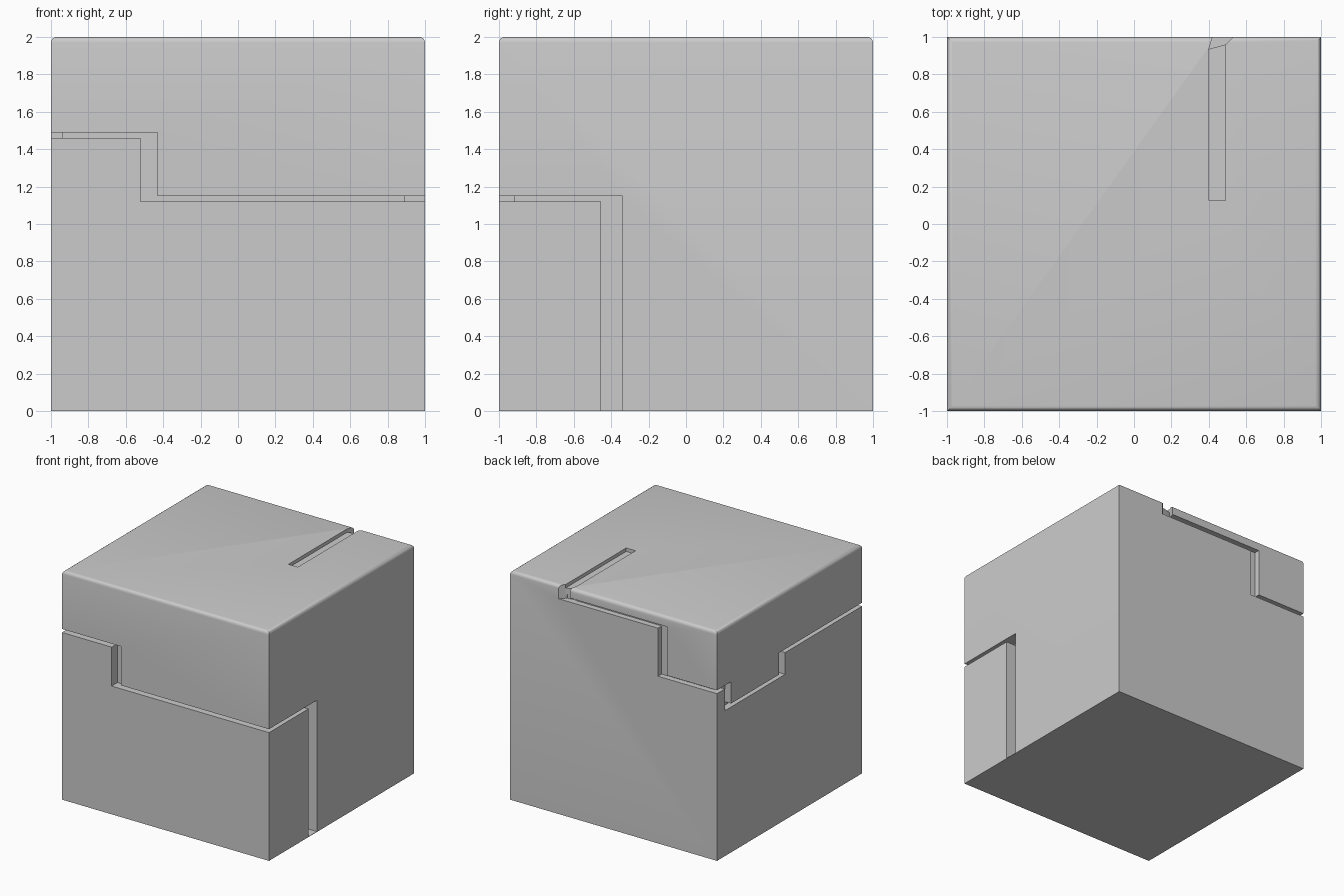
import bpy, bmesh
from mathutils import Vector

if "Cube" in bpy.data.objects:
    bpy.data.objects.remove(bpy.data.objects["Cube"])


def prism(name, pts, place, near, far):
    """Closed outline swept between two depths; place(a, b, depth) -> xyz."""
    bm = bmesh.new()
    rings = [[bm.verts.new(place(a, b, d)) for a, b in pts] for d in (near, far)]
    bm.faces.new(rings[0])
    bm.faces.new(rings[1])
    n = len(pts)
    for i in range(n):
        j = (i + 1) % n
        bm.faces.new((rings[0][i], rings[0][j], rings[1][j], rings[1][i]))
    bmesh.ops.recalc_face_normals(bm, faces=bm.faces)
    mesh = bpy.data.meshes.new(name)
    bm.to_mesh(mesh)
    bm.free()
    ob = bpy.data.objects.new(name, mesh)
    ob.hide_render = True
    bpy.context.collection.objects.link(ob)
    return ob


# Block with softened top edges
bm = bmesh.new()
bmesh.ops.create_cube(bm, size=2)
bmesh.ops.translate(bm, verts=bm.verts, vec=Vector((0, 0, 1)))
rim = [e for e in bm.edges if all(v.co.z > 1.9 for v in e.verts)]
bmesh.ops.bevel(bm, geom=rim, offset=0.03, offset_type='OFFSET', segments=4,
                profile=0.5, affect='EDGES')
mesh = bpy.data.meshes.new("grooved_block")
bm.to_mesh(mesh)
bm.free()
block = bpy.data.objects.new("grooved_block", mesh)
bpy.context.collection.objects.link(block)

# Plane mappings for the outlines
on_y = lambda a, b, d: (a, d, b)
on_x = lambda a, b, d: (d, a, b)
on_z = lambda a, b, d: (a, b, d)
OUT = 1.1

cutters = [
    # front: one step down
    prism("front_groove", [(-OUT, 1.46), (-.52, 1.46), (-.52, 1.12), (OUT, 1.12),
                           (OUT, 1.15), (-.43, 1.15), (-.43, 1.49), (-OUT, 1.49)],
          on_y, -OUT, -.92),
    # right: turns down to the base
    prism("right_groove", [(-OUT, 1.12), (-.455, 1.12), (-.455, .004), (-.34, .004),
                           (-.34, 1.15), (-OUT, 1.15)], on_x, OUT, .89),
    # left: dips and returns
    prism("left_groove", [(-OUT, 1.46), (.06, 1.46), (.06, 1.27), (.89, 1.27),
                          (.89, 1.46), (OUT, 1.46), (OUT, 1.49), (.807, 1.49),
                          (.807, 1.30), (.145, 1.30), (.145, 1.49), (-OUT, 1.49)],
          on_x, -OUT, -.94),
    # back: steps up towards the top
    prism("back_groove", [(-OUT, 1.46), (-.43, 1.46), (-.43, 1.88), (.48, 1.88),
                          (.48, 1.915), (-.515, 1.915), (-.515, 1.49), (-OUT, 1.49)],
          on_y, OUT, .95),
    # slanted link between back and top grooves
    prism("link_groove", [(.40, .935), (.49, .96), (.53, 1), (.53, OUT),
                          (.42, OUT), (.42, 1)], on_z, 1.88, 2.1),
    # top: shallow straight slot
    prism("top_groove", [(.40, .125), (.49, .125), (.49, .97), (.40, .94)],
          on_z, 1.97, 2.1),
]

# Cut every groove
bpy.context.view_layer.objects.active = block
block.select_set(True)
for c in cutters:
    mod = block.modifiers.new(c.name, 'BOOLEAN')
    mod.operation = 'DIFFERENCE'
    mod.solver = 'EXACT'
    mod.object = c
    bpy.ops.object.modifier_apply(modifier=mod.name)
    bpy.data.objects.remove(c)

bpy.ops.object.shade_smooth_by_angle(angle=0.5)
